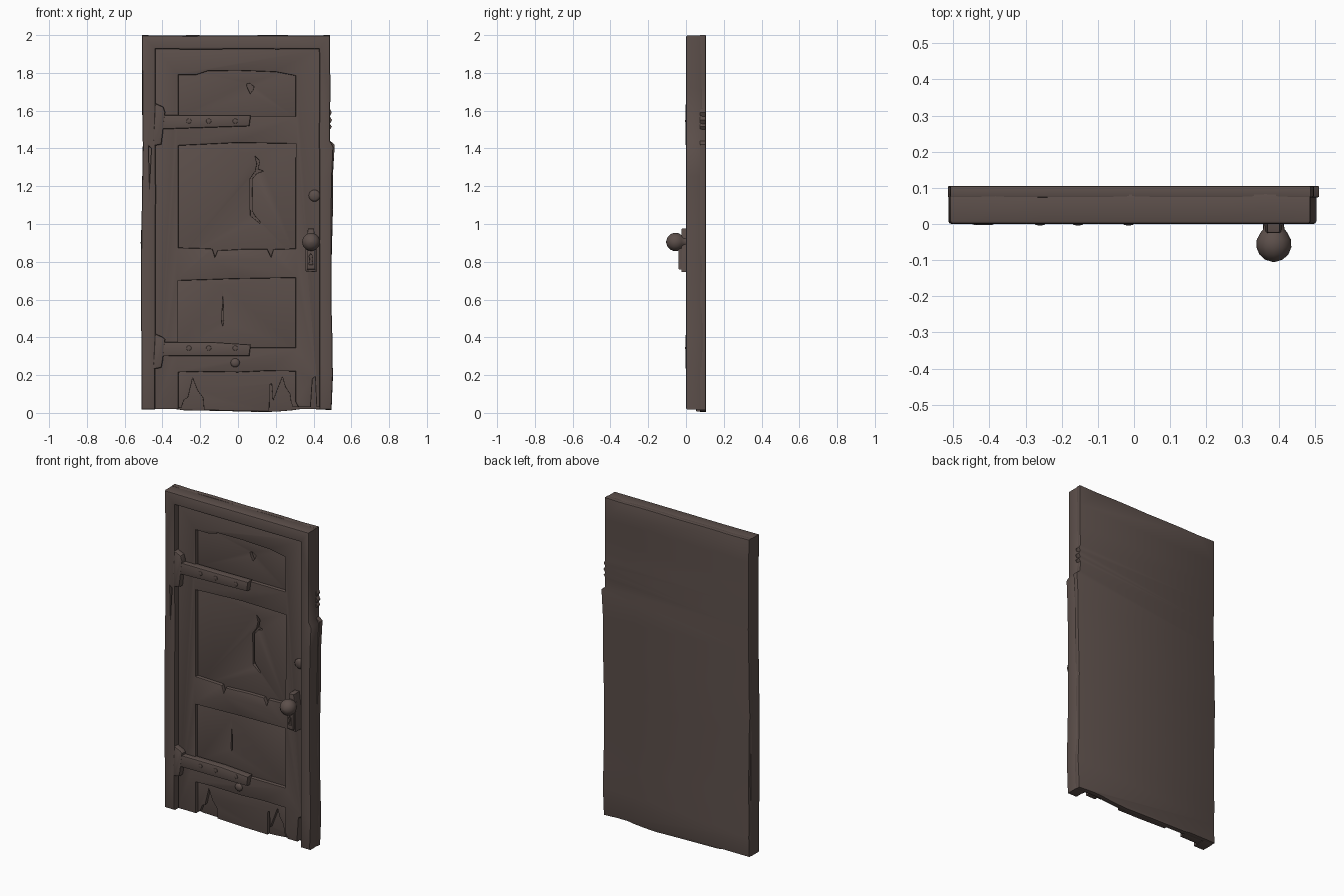
import bpy, bmesh, math, random

random.seed(4)
wood = bpy.data.materials.new("dark brown wood")
wood.diffuse_color = (0.108, 0.079, 0.070, 1)


def finish(ob, name, angle=35):
    ob.name = name
    ob.data.materials.clear()
    ob.data.materials.append(wood)
    bpy.ops.object.select_all(action='DESELECT')
    ob.select_set(True)
    bpy.context.view_layer.objects.active = ob
    bpy.ops.object.shade_smooth_by_angle(angle=math.radians(angle))


def rough(loop, step=0.12, amp=0.003):
    """Split the long edges of an outline and jitter the new points."""
    out = []
    for (ax, az), (bx, bz) in zip(loop, loop[1:] + loop[:1]):
        out.append((ax, az))
        n = int(math.hypot(bx - ax, bz - az) / step)
        for i in range(1, n):
            t = i / n
            out.append((ax + (bx - ax) * t + random.uniform(-amp, amp) * (abs(bz - az) > abs(bx - ax)),
                        az + (bz - az) * t + random.uniform(-amp, 0) * (abs(bx - ax) >= abs(bz - az))))
    return out


def plate(name, loops, y0, y1, bevel=0.006):
    """Filled x-z outline (later loops are holes) between depths y0 and y1, rounded edges."""
    cu = bpy.data.curves.new(name, 'CURVE')
    cu.dimensions, cu.fill_mode = '2D', 'BOTH'
    cu.extrude, cu.bevel_depth = (y1 - y0) / 2 - bevel, bevel
    cu.bevel_resolution, cu.offset = 1, -bevel
    for loop in loops:
        sp = cu.splines.new('POLY')
        sp.points.add(len(loop) - 1)
        for p, (x, z) in zip(sp.points, loop):
            p.co = (x, z, 0, 1)
        sp.use_cyclic_u = True
    ob = bpy.data.objects.new(name, cu)
    bpy.context.collection.objects.link(ob)
    ob.location.y = (y0 + y1) / 2
    ob.rotation_euler.x = math.pi / 2
    bpy.ops.object.select_all(action='DESELECT')
    ob.select_set(True)
    bpy.context.view_layer.objects.active = ob
    bpy.ops.object.convert(target='MESH')
    ob = bpy.context.object
    bm = bmesh.new()
    bm.from_mesh(ob.data)
    bmesh.ops.remove_doubles(bm, verts=bm.verts, dist=0.0002)
    bmesh.ops.recalc_face_normals(bm, faces=bm.faces)
    bm.to_mesh(ob.data)
    bm.free()
    finish(ob, name)


def lathe(name, x, z, profile, segs=12):
    """Turn (radius, y) points around an axis that runs front to back."""
    bm = bmesh.new()
    rings = [[bm.verts.new((x + r * math.cos(a), y, z + r * math.sin(a)))
              for a in (2 * math.pi * i / segs for i in range(segs))] for r, y in profile]
    for a, b in zip(rings, rings[1:]):
        for i in range(segs):
            j = (i + 1) % segs
            bm.faces.new((a[i], a[j], b[j], b[i]))
    bm.faces.new(rings[0])
    bm.faces.new(rings[-1])
    bmesh.ops.recalc_face_normals(bm, faces=bm.faces)
    me = bpy.data.meshes.new(name)
    bm.to_mesh(me)
    bm.free()
    ob = bpy.data.objects.new(name, me)
    bpy.context.collection.objects.link(ob)
    finish(ob, name, 50)


def rect(x0, z0, x1, z1):
    return [(x0, z0), (x1, z0), (x1, z1), (x0, z1)]


# backing slab with worn bottom and splintered right edge
plate("back_slab", [rough([
    (-0.51, 0.02), (-0.33, 0.02), (-0.29, 0.014), (-0.18, 0.012), (0.0, 0.008), (0.14, 0.004), (0.22, 0.008),
    (0.29, 0.014), (0.33, 0.02), (0.40, 0.02), (0.495, 0.015), (0.503, 0.2), (0.495, 0.5), (0.498, 0.9),
    (0.502, 1.25), (0.512, 1.42), (0.488, 1.44), (0.486, 1.50), (0.497, 1.515), (0.486, 1.53), (0.498, 1.55),
    (0.486, 1.57), (0.496, 1.59), (0.486, 1.61), (0.488, 2.0), (-0.508, 2.0),
    (-0.506, 1.3), (-0.515, 0.9), (-0.506, 0.5)])], 0.074, 0.105, 0.003)

# outer frame: two posts and a header, with a crack in the left post
plate("outer_frame", [rough([
    (-0.51, 0.018), (-0.44, 0.018), (-0.437, 0.42), (-0.437, 1.4), (-0.437, 1.926),
    (0.43, 1.926), (0.432, 1.0), (0.432, 0.018), (0.495, 0.018), (0.502, 0.2), (0.494, 0.6),
    (0.498, 1.25), (0.505, 1.41), (0.487, 1.44), (0.487, 1.998), (-0.508, 1.998),
    (-0.504, 1.4), (-0.513, 0.8)], 0.2, 0.002),
    [(-0.468, 1.25), (-0.460, 1.40), (-0.472, 1.41)]], 0.0, 0.09, 0.009)

# door leaf: stiles and rails in one piece around four openings
top_hole = [(-0.315, 1.57), (0.304, 1.57), (0.304, 1.785), (0.2, 1.805), (0.0, 1.812),
            (-0.16, 1.81), (-0.22, 1.79), (-0.315, 1.79)]
middle_hole = [(-0.315, 0.875), (-0.15, 0.87), (-0.135, 0.868), (-0.122, 0.825), (-0.108, 0.86),
               (0.05, 0.868), (0.155, 0.868), (0.175, 0.825), (0.187, 0.866), (0.304, 0.87),
               (0.306, 1.425), (0.0, 1.43), (-0.315, 1.415)]
lower_hole = [(-0.317, 0.345), (0.304, 0.345), (0.304, 0.715), (0.0, 0.71), (-0.317, 0.70)]
plate("leaf_frame", [[
    (-0.438, 0.02), (-0.315, 0.02), (-0.315, 0.215), (-0.2, 0.218), (0.0, 0.215), (0.15, 0.222),
    (0.304, 0.22), (0.304, 0.06), (0.32, 0.03), (0.385, 0.03), (0.395, 0.18), (0.408, 0.19), (0.415, 0.03),
    (0.434, 0.03), (0.434, 1.93), (-0.438, 1.93)],
    top_hole, middle_hole, lower_hole], 0.032, 0.08, 0.006)

# recessed panels, with chips, cracks and a broken foot
P = (0.054, 0.08, 0.002)
plate("top_panel", [rect(-0.33, 1.55, 0.32, 1.83),
                    [(0.045, 1.74), (0.05, 1.72), (0.065, 1.69), (0.08, 1.71), (0.085, 1.728), (0.06, 1.745)]], *P)
plate("middle_panel", [rect(-0.33, 0.80, 0.32, 1.44), [
    (0.065, 1.045), (0.085, 1.028), (0.115, 1.004), (0.117, 1.012), (0.09, 1.042), (0.074, 1.07),
    (0.076, 1.24), (0.10, 1.268), (0.135, 1.28), (0.106, 1.29), (0.114, 1.335), (0.09, 1.36),
    (0.10, 1.32), (0.092, 1.28), (0.064, 1.24)]], *P)
plate("lower_panel", [rect(-0.33, 0.33, 0.32, 0.73),
                      [(-0.086, 0.48), (-0.08, 0.46), (-0.076, 0.49), (-0.08, 0.62)]], *P)
plate("foot_panel", [[
    (-0.33, 0.02), (-0.30, 0.03), (-0.285, 0.07), (-0.265, 0.08), (-0.24, 0.185), (-0.215, 0.12), (-0.185, 0.08),
    (-0.18, 0.016), (0.0, 0.01), (0.165, 0.008), (0.168, 0.15), (0.178, 0.155), (0.185, 0.06),
    (0.20, 0.10), (0.235, 0.19), (0.25, 0.14), (0.275, 0.10), (0.28, 0.06), (0.29, 0.03), (0.32, 0.03),
    (0.32, 0.24), (-0.33, 0.24)]], *P)

# strap hinges: knuckle block, strap and nails
for name, z, lo, hi, tilt in (("upper", 1.54, 1.412, 1.64, 0.008), ("lower", 0.338, 0.23, 0.42, -0.006)):
    plate(name + "_hinge_knuckle", [[(-0.45, lo), (-0.405, lo + 0.01), (-0.398, z - 0.06), (-0.385, z + 0.05),
                                     (-0.395, hi - 0.02), (-0.44, hi)]], -0.003, 0.05, 0.009)
    plate(name + "_hinge_strap", [[(-0.405, z - 0.038), (0.06, z - 0.03 + tilt), (0.068, z + 0.03 + tilt),
                                   (-0.12, z + 0.036), (-0.405, z + 0.036)]], 0.0, 0.05, 0.008)
    for x in (-0.26, -0.155, -0.015):
        lathe(name + "_hinge_nail", x, z + 0.005, [(0.016, 0.004), (0.013, -0.002), (0.005, -0.004)], 8)

# loose nail head and round lock cylinder
lathe("loose_nail", -0.015, 0.265, [(0.025, 0.04), (0.024, 0.026), (0.014, 0.019)], 10)
lathe("lock_cylinder", 0.405, 1.15, [(0.032, 0.045), (0.031, 0.024), (0.022, 0.017)], 10)

# knob plate, keyhole cover and turned knob
plate("knob_plate", [[(0.357, 0.75), (0.415, 0.745), (0.415, 0.86), (0.402, 0.975), (0.37, 0.975),
                      (0.357, 0.87)]], -0.025, 0.045, 0.005)
plate("keyhole_cover", [rect(0.364, 0.76, 0.408, 0.87),
                        [(0.376, 0.785), (0.396, 0.785), (0.391, 0.815), (0.395, 0.83), (0.385, 0.842),
                         (0.376, 0.83), (0.381, 0.815)]], -0.04, -0.02, 0.003)
ball = [(0.049 * math.sin(a), -0.056 - 0.049 * math.cos(a))
        for a in (math.radians(d) for d in (130, 105, 80, 55, 30, 4))]
lathe("door_knob", 0.387, 0.905, [(0.027, 0.0), (0.03, -0.015)] + ball, 12)
